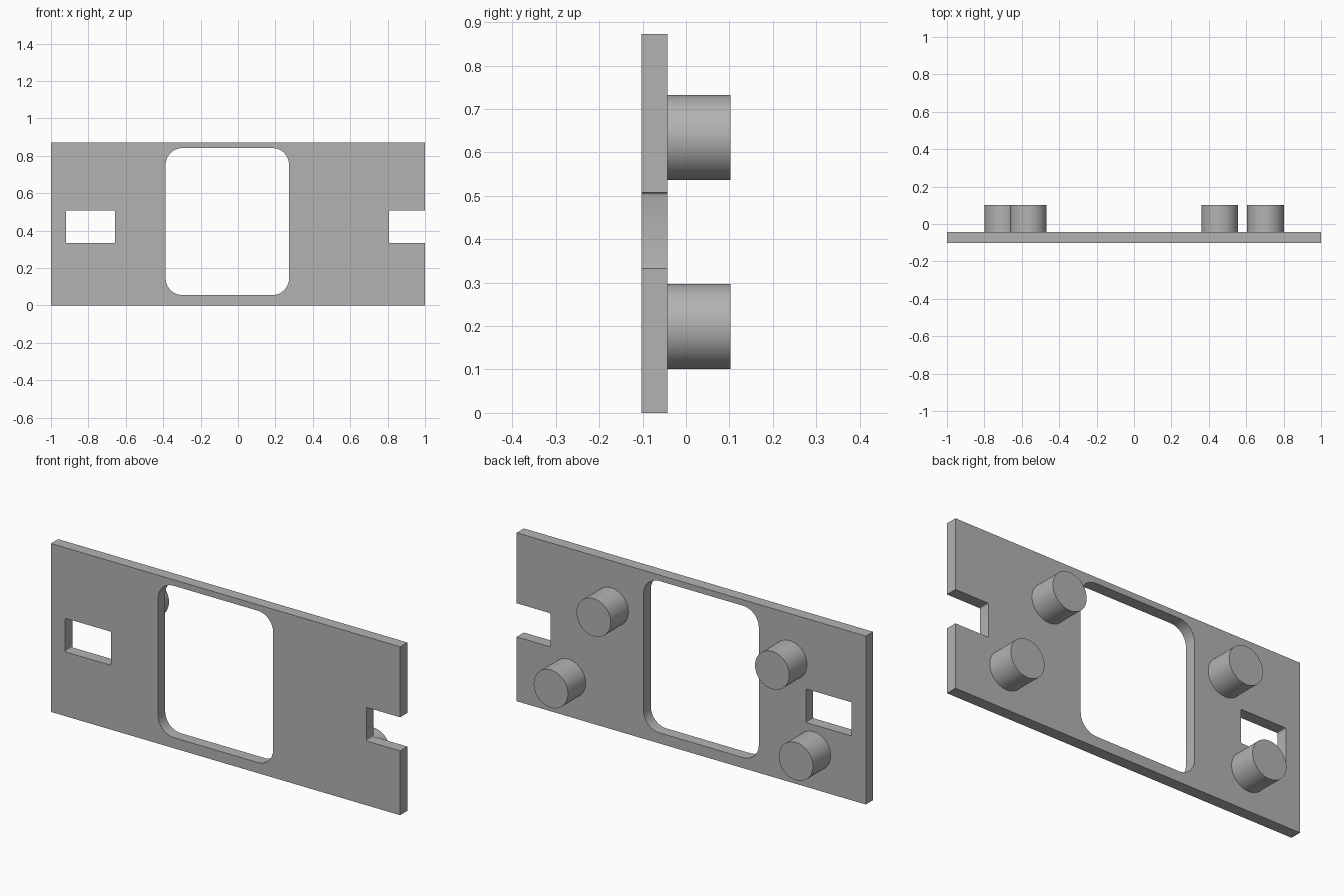
import bpy, bmesh, math
from mathutils import Vector

cube = bpy.data.objects.get("Cube")
if cube:
    bpy.data.objects.remove(cube, do_unlink=True)

FRONT, BACK, PEG_END = -0.102, -0.043, 0.102
HEIGHT = 0.872

grey = bpy.data.materials.new("plain_grey")
grey.use_nodes = True
colour = (0.45, 0.45, 0.45, 1)
grey.diffuse_color = colour
grey.node_tree.nodes["Principled BSDF"].inputs["Base Color"].default_value = colour


def finish(name, bm):
    bmesh.ops.recalc_face_normals(bm, faces=bm.faces)
    mesh = bpy.data.meshes.new(name)
    bm.to_mesh(mesh)
    bm.free()
    mesh.materials.append(grey)
    obj = bpy.data.objects.new(name, mesh)
    bpy.context.collection.objects.link(obj)
    bpy.ops.object.select_all(action="DESELECT")
    obj.select_set(True)
    bpy.context.view_layer.objects.active = obj
    bpy.ops.object.shade_smooth_by_angle(angle=math.radians(30))
    return obj


def rounded_rect(x0, x1, z0, z1, r, steps):
    """Counter-clockwise outline with rounded corners."""
    points = []
    corners = [(x1 - r, z0 + r), (x1 - r, z1 - r), (x0 + r, z1 - r), (x0 + r, z0 + r)]
    for i, (cx, cz) in enumerate(corners):
        for s in range(steps + 1):
            a = math.pi / 2 * (i - 1 + s / steps)
            points.append((cx + r * math.cos(a), cz + r * math.sin(a)))
    return points


# Plate outline with a notch in the left edge, plus its two openings
slot_low, slot_high = 0.333, 0.507
notch = [p for p in rounded_rect(0.807, 1.2, slot_low, slot_high, 0.006, 3) if p[0] < 0.9]
outline = [(-1, 0), (1, 0), (1, slot_low)] + notch[::-1] + [(1, slot_high), (1, HEIGHT), (-1, HEIGHT)]
opening = rounded_rect(-0.387, 0.273, 0.055, 0.841, 0.09, 12)
slot = rounded_rect(-0.919, -0.657, slot_low, slot_high, 0.006, 3)

bm = bmesh.new()
for loop in (outline, opening, slot):
    verts = [bm.verts.new((x, FRONT, z)) for x, z in loop]
    for a, b in zip(verts, verts[1:] + verts[:1]):
        bm.edges.new((a, b))
bmesh.ops.triangle_fill(bm, edges=bm.edges[:], use_beauty=True, normal=Vector((0, -1, 0)))
extruded = bmesh.ops.extrude_face_region(bm, geom=bm.faces[:], use_keep_orig=True)
moved = [v for v in extruded["geom"] if isinstance(v, bmesh.types.BMVert)]
bmesh.ops.translate(bm, verts=moved, vec=(0, BACK - FRONT, 0))
finish("face_plate", bm)

# Round pegs on the back
pegs = {
    "upper_left_peg": (0.458, 0.634),
    "lower_left_peg": (0.703, 0.199),
    "upper_right_peg": (-0.565, 0.634),
    "lower_right_peg": (-0.701, 0.199),
}
for name, (x, z) in pegs.items():
    bm = bmesh.new()
    bmesh.ops.create_cone(bm, cap_ends=True, segments=64, radius1=0.098,
                          radius2=0.098, depth=PEG_END - BACK)
    for v in bm.verts:
        v.co = Vector((v.co.x, v.co.z, v.co.y))
    peg = finish(name, bm)
    peg.location = (x, (PEG_END + BACK) / 2, z)
